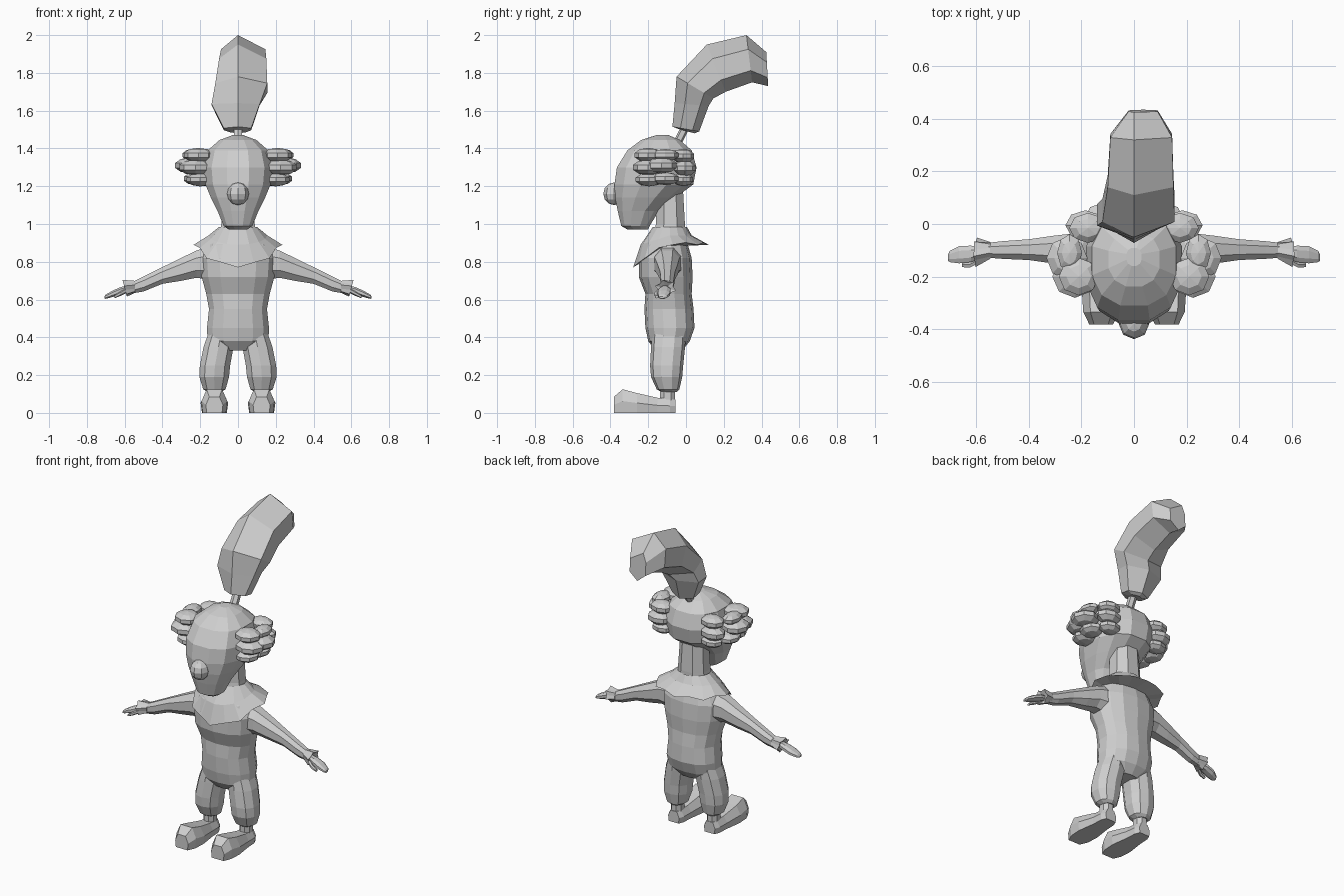
import bpy, bmesh, math
from mathutils import Vector

grey = bpy.data.materials.new("plain_grey")
grey.diffuse_color = (0.62, 0.62, 0.62, 1)


def finish(name, bm):
    bmesh.ops.recalc_face_normals(bm, faces=bm.faces)
    me = bpy.data.meshes.new(name)
    bm.to_mesh(me)
    bm.free()
    me.materials.append(grey)
    ob = bpy.data.objects.new(name, me)
    bpy.context.collection.objects.link(ob)
    return ob


def loft(name, rings, caps=True):
    """Skin a list of equal-length point rings."""
    bm = bmesh.new()
    rows = [[bm.verts.new(p) for p in r] for r in rings]
    n = len(rows[0])
    for a, b in zip(rows, rows[1:]):
        for i in range(n):
            j = (i + 1) % n
            bm.faces.new((a[i], a[j], b[j], b[i]))
    if caps:
        bm.faces.new(rows[0])
        bm.faces.new(rows[-1])
    return finish(name, bm)


def ring(c, u, v, n, p=1.0, turn=0.5):
    """Rounded ring about c with half axes u and v; p < 1 squares it off."""
    c, u, v = Vector(c), Vector(u), Vector(v)
    out = []
    for i in range(n):
        a = (i + turn) * 2 * math.pi / n
        k, s = math.cos(a), math.sin(a)
        out.append(c + u * math.copysign(abs(k) ** p, k) + v * math.copysign(abs(s) ** p, s))
    return out


def level(z, yf, yb, hw, n=12, p=0.9, cx=0.0, turn=0.5):
    return ring((cx, (yf + yb) / 2, z), (hw, 0, 0), (0, (yb - yf) / 2, 0), n, p, turn)


def upright(x, zb, zt, yf, yb, n=8, p=0.9):
    return ring((x, (yf + yb) / 2, (zb + zt) / 2), (0, (yb - yf) / 2, 0),
                (0, 0, (zt - zb) / 2), n, p)


def ball(name, c, r, seg=8, rows=6):
    bm = bmesh.new()
    bmesh.ops.create_uvsphere(bm, u_segments=seg, v_segments=rows, radius=1)
    for v in bm.verts:
        v.co = Vector(c) + Vector(v.co[i] * r[i] for i in range(3))
    return finish(name, bm)


# Torso
loft("torso", [level(*r, n=14) for r in (
    (.33, -.16, -.02, .09), (.38, -.2, .02, .165), (.45, -.215, .045, .168),
    (.55, -.22, .04, .157), (.63, -.215, .03, .172), (.72, -.25, .035, .197),
    (.82, -.25, .03, .205), (.89, -.23, .01, .17), (.96, -.17, 0, .1))])

# Neck
loft("neck", [level(.92, -.18, 0, .11, 8), level(1.0, -.165, 0, .095, 8),
              level(1.17, -.16, -.01, .085, 8)])

# Head, narrowing into the jaw
loft("head", [level(*r, p=0.85) for r in (
    (.97, -.31, -.2, .05), (.99, -.345, -.19, .078), (1.07, -.365, -.14, .112),
    (1.14, -.38, -.05, .148), (1.21, -.385, .045, .178), (1.3, -.372, .062, .188),
    (1.39, -.315, .035, .165), (1.445, -.24, -.03, .1), (1.47, -.16, -.09, .03))])

# Nose
ball("nose", (0, -.38, 1.16), (.058, .058, .06))

# Scalloped collar
N = 16
collar = [[], [], [], []]
for i in range(N):
    a = 2 * math.pi * i / N
    s, f = math.sin(a), math.cos(a)      # f is 1 at the front
    w = 1.0 if i % 2 == 0 else 0.93
    front = max(0, f)
    yo = -.07 - (.21 if f > 0 else .19) * f * w
    collar[0].append((.1 * s, -.085 - .09 * f, .985))
    collar[1].append((.155 * s, -.085 - (.155 if f > 0 else .115) * f, .94 - .05 * front))
    collar[2].append((.235 * s * w, yo, .89 - .12 * front ** 1.5 + (0 if i % 2 == 0 else .012)))
    collar[3].append((.13 * s, -.09 - .1 * f, .885 - .06 * front))
loft("collar", collar, caps=False)

# Plume: each ring is top (y, z), underside (y, z), left x, right x
plume = []
for ty, tz, by, bz, x0, x1 in (
        (-.03, 1.5, .045, 1.48, -.04, .04), (-.072, 1.515, .07, 1.49, -.075, .07),
        (-.06, 1.64, .12, 1.625, -.14, .115), (-.05, 1.78, .145, 1.665, -.12, .155),
        (.11, 1.95, .21, 1.7, -.1, .15), (.32, 2.0, .35, 1.75, -.09, .145),
        (.425, 1.91, .435, 1.73, -.02, .09)):
    m = Vector(((x0 + x1) / 2, (ty + by) / 2, (tz + bz) / 2))
    t, b = Vector((0, ty, tz)), Vector((m.x, by, bz))
    hw = (x1 - x0) / 2
    pts = [t]
    for sx, ends in ((1, ((t, .4), (b, .5))), (-1, ((b, .5), (t, .4)))):
        pts += [m.lerp(e, k) + Vector((sx * hw - (m.lerp(e, k).x - m.x), 0, 0)) for e, k in ends]
        if sx == 1:
            pts.append(b)
    plume.append(pts)
loft("plume", plume)

# Plume stem
loft("plume_stem", [level(1.42, -.075, -.025, .025, 6), level(1.51, -.03, .02, .025, 6)])

# Paired parts
hair = ((.21, -.2, 1.365, .08, .075, .038), (.225, -.2, 1.3, .09, .085, .042),
        (.2, -.195, 1.235, .075, .075, .036), (.245, -.11, 1.365, .05, .075, .032),
        (.255, -.13, 1.31, .082, .085, .042), (.225, -.11, 1.24, .065, .075, .034),
        (.175, -.015, 1.36, .075, .06, .038), (.185, -.005, 1.295, .08, .06, .042),
        (.17, -.015, 1.235, .07, .055, .035))
for side, s in (("left", 1), ("right", -1)):
    # Curly hair tuft
    for k, (x, y, z, *r) in enumerate(hair):
        ball(f"hair_curl_{side}_{k + 1}", (s * x, y, z), r, 8, 5)

    # Sleeve
    loft(f"sleeve_{side}", [upright(s * x, *r) for x, *r in (
        (.15, .7, .885, -.175, -.02), (.22, .71, .865, -.17, -.03),
        (.3, .695, .825, -.155, -.04), (.4, .68, .775, -.14, -.055),
        (.5, .64, .725, -.135, -.063), (.56, .63, .695, -.13, -.07))])

    # Frilled cuff
    frill = []
    for i, p in enumerate(ring((s * .6, -.108, .66), (0, .058, 0), (s * .012, 0, .046), 12)):
        c = Vector((s * .6, -.108, .66))
        frill.append(c + (p - c) * (1.0 if i % 2 else .72))
    loft(f"cuff_{side}", [upright(s * .545, .635, .7, -.132, -.068, 12), frill,
                          upright(s * .59, .645, .675, -.122, -.092, 12)])

    # Hand and thumb
    loft(f"hand_{side}", [upright(s * x, *r) for x, *r in (
        (.57, .64, .68, -.13, -.09), (.62, .627, .668, -.147, -.08),
        (.665, .612, .648, -.152, -.082), (.7, .603, .627, -.147, -.1),
        (.708, .605, .617, -.14, -.115))])
    loft(f"thumb_{side}", [upright(s * x, *r, 6) for x, *r in (
        (.59, .635, .66, -.15, -.12), (.625, .618, .642, -.168, -.14),
        (.655, .606, .622, -.165, -.145))])

    # Baggy trouser leg
    loft(f"trouser_leg_{side}", [level(z, yf, yb, hw, 10, .9, s * cx) for z, yf, yb, hw, cx in (
        (.42, -.18, .0, .07, .09), (.35, -.185, -.005, .083, .103),
        (.25, -.19, -.015, .084, .122), (.19, -.185, -.02, .082, .126),
        (.125, -.155, -.035, .062, .125), (.11, -.13, -.05, .035, .125))])

    # Ankle
    loft(f"ankle_{side}", [level(z, -.14, -.055, .037, 8, .9, s * .125) for z in (.04, .13)])

    # Shoe with a flat sole and bulbous toe
    loft(f"shoe_{side}", [[(s * .125 + hw * u, y, zt * v) for u, v in (
        (-.9, 0), (-1, .5), (-.6, 1), (.6, 1), (1, .5), (.9, 0))] for y, zt, hw in (
        (-.382, .085, .045), (-.335, .125, .068), (-.26, .105, .073),
        (-.15, .08, .056), (-.085, .075, .052), (-.055, .07, .038))])
